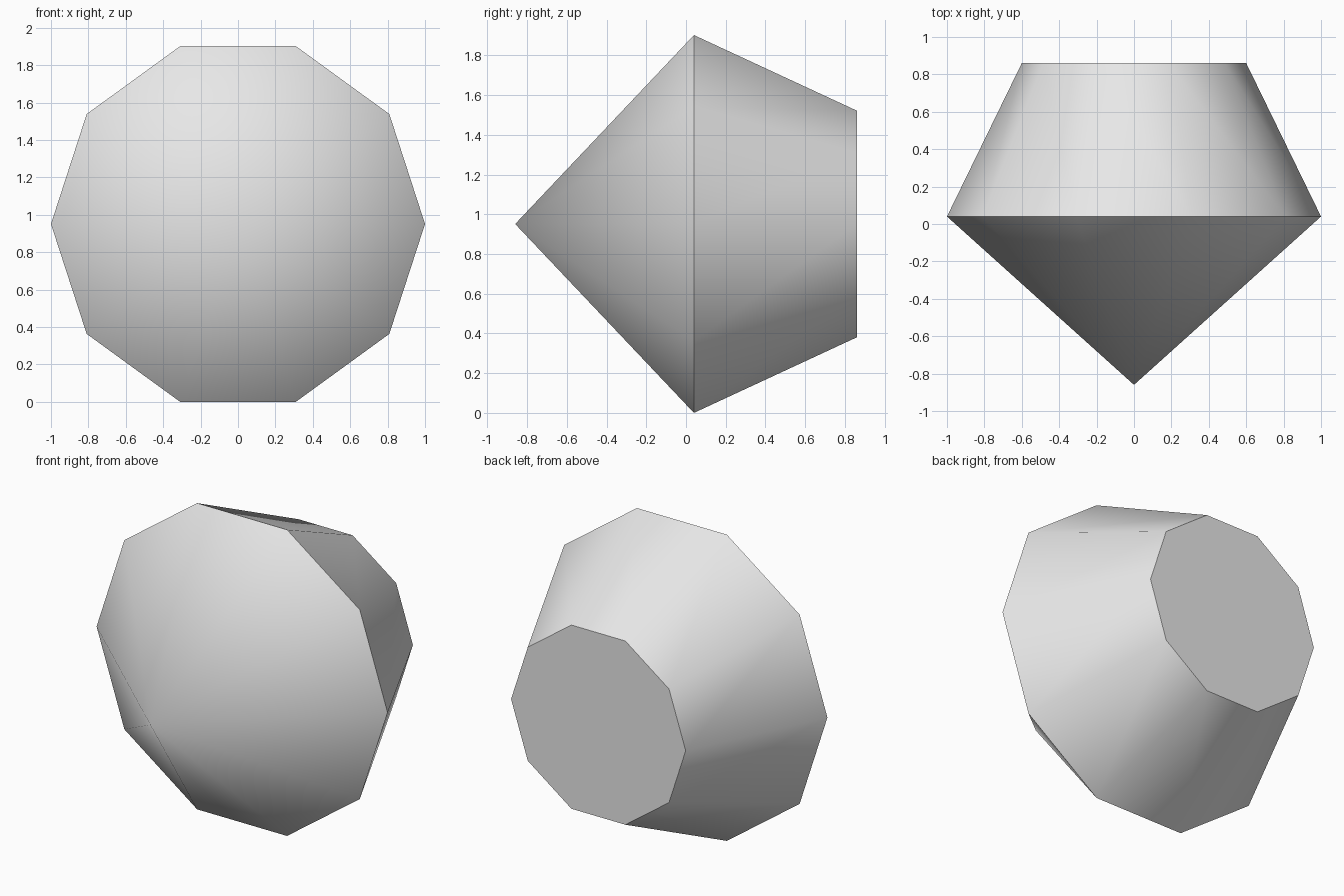
import bpy, bmesh, math

if "Cube" in bpy.data.objects:
    bpy.data.objects.remove(bpy.data.objects["Cube"])

SIDES = 10
CENTRE_Z = math.sin(math.radians(72))  # lets the girdle's flat side rest on the ground


def ring(bm, radius, y):
    """Ten-sided ring around the y axis."""
    return [bm.verts.new((radius * math.cos(a), y, CENTRE_Z + radius * math.sin(a)))
            for a in (2 * math.pi * i / SIDES for i in range(SIDES))]


bm = bmesh.new()
apex = bm.verts.new((0, -0.86, CENTRE_Z))
girdle = ring(bm, 1.0, 0.04)
table = ring(bm, 0.6, 0.86)

# Pointed front and tapered back
for i in range(SIDES):
    j = (i + 1) % SIDES
    bm.faces.new((apex, girdle[i], girdle[j]))
    bm.faces.new((girdle[i], table[i], table[j], girdle[j]))

# Flat back face
bm.faces.new(table)
bmesh.ops.recalc_face_normals(bm, faces=bm.faces)

mesh = bpy.data.meshes.new("gem")
bm.to_mesh(mesh)
bm.free()

grey = bpy.data.materials.new("light grey")
grey.diffuse_color = (0.8, 0.8, 0.8, 1)
grey.use_nodes = True
grey.node_tree.nodes["Principled BSDF"].inputs["Base Color"].default_value = grey.diffuse_color
mesh.materials.append(grey)

gem = bpy.data.objects.new("gem", mesh)
bpy.context.collection.objects.link(gem)

# Smooth sides, sharp girdle and back rim
bpy.context.view_layer.objects.active = gem
gem.select_set(True)
bpy.ops.object.shade_smooth_by_angle(angle=math.radians(40))
